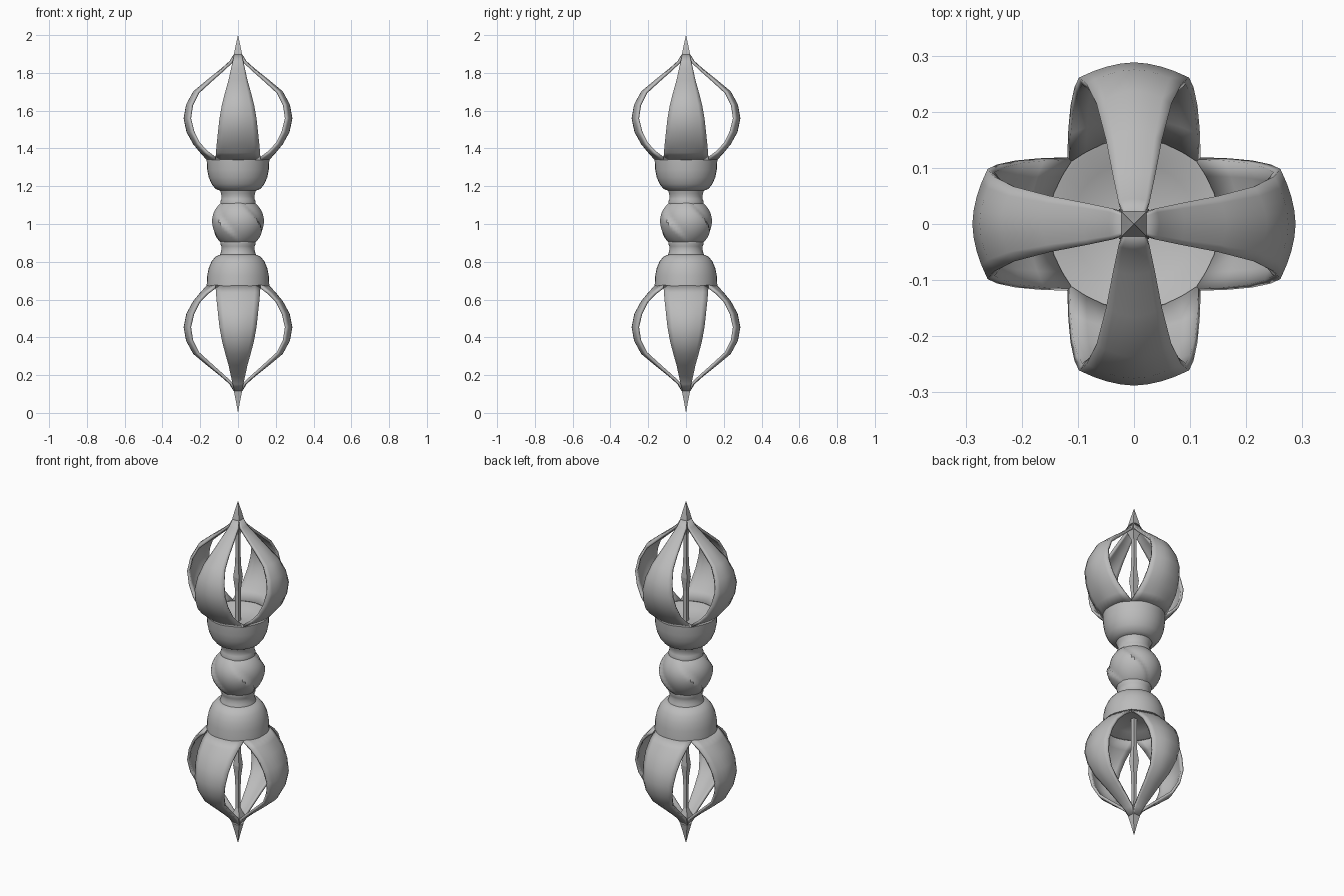
import bpy, bmesh, math

cube = bpy.data.objects.get("Cube")
if cube:
    bpy.data.objects.remove(cube)

MID = 1.007  # height of the mirror plane

metal = bpy.data.materials.new("grey metal")
metal.use_nodes = True
metal.diffuse_color = (0.5, 0.5, 0.5, 1)
metal.node_tree.nodes["Principled BSDF"].inputs["Base Color"].default_value = (0.5, 0.5, 0.5, 1)


def finish(name, bm, angle=None, fix_normals=True):
    if fix_normals:
        bmesh.ops.recalc_face_normals(bm, faces=bm.faces)
    mesh = bpy.data.meshes.new(name)
    bm.to_mesh(mesh)
    bm.free()
    mesh.materials.append(metal)
    ob = bpy.data.objects.new(name, mesh)
    bpy.context.collection.objects.link(ob)
    ob.location.z = MID
    if angle:
        bpy.ops.object.select_all(action='DESELECT')
        ob.select_set(True)
        bpy.context.view_layer.objects.active = ob
        bpy.ops.object.shade_smooth_by_angle(angle=math.radians(angle))
    return ob


def skin(bm, rows, closed):
    """Bridge successive rows of vertices with quads."""
    for a, b in zip(rows, rows[1:]):
        n = len(a)
        for i in range(n if closed else n - 1):
            j = (i + 1) % n
            bm.faces.new((a[i], a[j], b[j], b[i]))


def lathe(name, profile, sides, angle=None, turn=0.0, shape=None):
    """Revolve (radius, height above the mirror plane) points."""
    bm = bmesh.new()
    rows = []
    for r, z in profile:
        row = []
        for i in range(sides):
            a = turn + math.tau * i / sides
            k = shape(a, z) if shape else 1.0
            row.append(bm.verts.new((r * k * math.cos(a), r * k * math.sin(a), z)))
        rows.append(row)
    skin(bm, rows, True)
    bm.faces.new(rows[0])
    bm.faces.new(rows[-1])
    bmesh.ops.remove_doubles(bm, verts=bm.verts, dist=0.0002)
    return finish(name, bm, angle)


def mirror(ob):
    mod = ob.modifiers.new("mirror", 'MIRROR')
    mod.use_axis = (False, False, True)
    mod.use_mirror_merge = False


# Cups with a shallow dished top
cup = lathe("cups", [(0.09, 0.168), (0.118, 0.178), (0.14, 0.205), (0.155, 0.24), (0.163, 0.28),
                     (0.166, 0.334), (0.15, 0.332), (0.11, 0.312), (0.05, 0.297), (0.01, 0.295)], 32, 50)
mirror(cup)

# Necks between cups and the central knot
mirror(lathe("necks", [(0.092, 0.1), (0.093, 0.113), (0.088, 0.125), (0.087, 0.14),
                       (0.09, 0.155), (0.095, 0.17)], 32, 40))


# Central knot: a ball wrapped in four overlapping diagonal folds
def fold(a, z):
    t = (4 * (a + z * 7) / math.tau + 0.35) % 1.0
    edge = min(1.0, (1 - t) / 0.08)
    return 0.89 + 0.11 * t * edge * math.cos(z * 11)


lathe("knot", [(0.147 * math.cos(t * 0.95), 0.114 * math.sin(t * 0.95) / math.sin(0.95))
               for t in [i / 8 for i in range(-8, 9)]], 64, 30, shape=fold)

# Outer prongs: height, ridge radius, edge radius, half width
PRONG = [(0.331, 0.165, 0.118, 0.119), (0.37, 0.2, 0.17, 0.117), (0.415, 0.237, 0.212, 0.113),
         (0.48, 0.273, 0.244, 0.106), (0.553, 0.288, 0.261, 0.098), (0.625, 0.275, 0.25, 0.085),
         (0.695, 0.237, 0.215, 0.067), (0.755, 0.165, 0.15, 0.05), (0.815, 0.09, 0.083, 0.037),
         (0.855, 0.045, 0.04, 0.028), (0.89, 0.024, 0.022, 0.02)]
bm = bmesh.new()
for q in range(4):
    c, s = round(math.cos(q * math.pi / 2)), round(math.sin(q * math.pi / 2))
    rows = []
    for z, ridge, edge, half in PRONG:
        row = []
        for i in range(-4, 5):
            u = i / 4
            r, w = ridge - (ridge - edge) * abs(u) ** 1.8, half * u
            row.append(bm.verts.new((r * c - w * s, r * s + w * c, z)))
        rows.append(row)
    skin(bm, rows, False)
prongs = finish("prongs", bm, 40, fix_normals=False)
shell = prongs.modifiers.new("thickness", 'SOLIDIFY')
shell.thickness = 0.014
shell.offset = -1
mirror(prongs)

# Square centre rods with a swelling, ending in the pointed tips
for name, sign, tip in (("upper_rod", 1, 2 - MID), ("lower_rod", -1, MID)):
    rod = [(0.015, 0.28), (0.015, 0.47), (0.026, 0.55), (0.015, 0.63), (0.014, 0.8),
           (0.038, 0.85), (0.03, 0.895), (0.017, 0.94), (0.0, tip)]
    lathe(name, [(r, sign * z) for r, z in rod], 4, turn=math.pi / 4)
